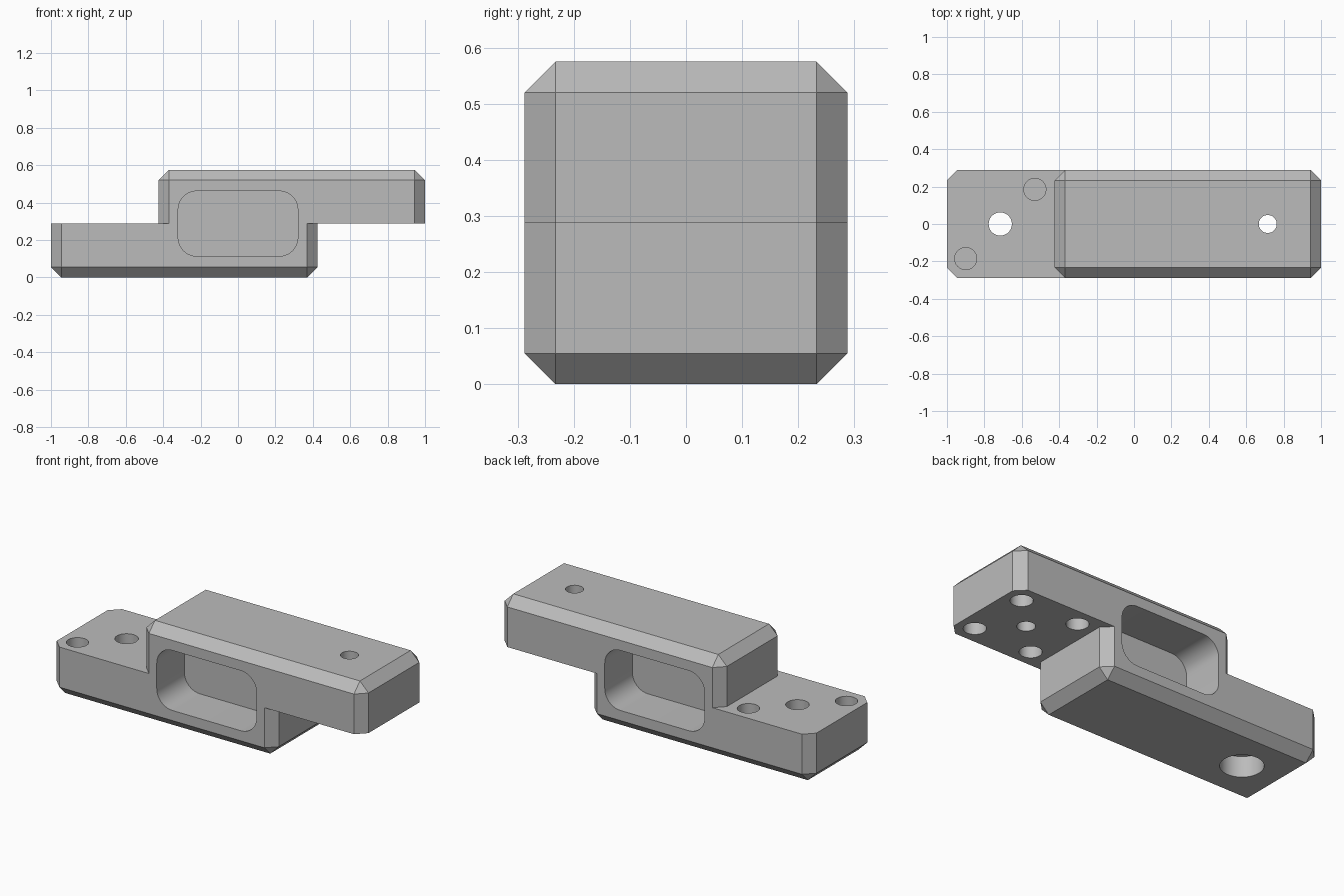
import bpy
import bmesh
from mathutils import Vector

default = bpy.data.objects.get("Cube")
if default:
    bpy.data.objects.remove(default, do_unlink=True)

HALF_W = 0.2875      # half depth in y
MID = 0.2875         # height where the two arms meet
TOP = 2 * MID
CHAMFER = 0.055
INNER = 0.425        # x where each arm stops short
BOLT_X = 0.715
WEB = 0.035          # half thickness of the wall between the pockets

grey = bpy.data.materials.new("plain grey")
grey.use_nodes = True
grey.diffuse_color = (0.5, 0.5, 0.5, 1)
grey.node_tree.nodes["Principled BSDF"].inputs["Base Color"].default_value = grey.diffuse_color


def box(name, low, high, rule, width, segments=1):
    """Box between two corners, bevelled on the edges picked by rule(direction, middle)."""
    low, high = Vector(low), Vector(high)
    bm = bmesh.new()
    bmesh.ops.create_cube(bm, size=1)
    for v in bm.verts:
        v.co = (low + high) / 2 + v.co * (high - low)
    edges = []
    for e in bm.edges:
        a, b = (v.co for v in e.verts)
        if rule((b - a).normalized(), (a + b) / 2):
            edges.append(e)
    bmesh.ops.bevel(bm, geom=edges, offset=width, segments=segments,
                    profile=0.5, affect='EDGES')
    mesh = bpy.data.meshes.new(name)
    bm.to_mesh(mesh)
    bm.free()
    mesh.materials.append(grey)
    obj = bpy.data.objects.new(name, mesh)
    bpy.context.collection.objects.link(obj)
    return obj


def hole(x, y, low, high, radius):
    bpy.ops.mesh.primitive_cylinder_add(vertices=48, radius=radius, depth=high - low,
                                        location=(x, y, (low + high) / 2))
    obj = bpy.context.object
    obj.name = "hole_cutter"
    obj.data.materials.append(grey)
    return obj


def combine(body, tool, operation):
    tool.hide_render = True
    mod = body.modifiers.new(operation.lower(), 'BOOLEAN')
    mod.operation = operation
    mod.solver = 'EXACT'
    mod.object = tool
    bpy.context.view_layer.objects.active = body
    bpy.ops.object.modifier_apply(modifier=mod.name)
    bpy.data.objects.remove(tool, do_unlink=True)


# Two overlapping arms, chamfered on the upright edges and the outer rim
body = box("offset_bracket", (-INNER, -HALF_W, MID), (1, HALF_W, TOP),
           lambda d, m: abs(d.z) > 0.9 or m.z > TOP - 0.01, CHAMFER)
lower = box("lower_arm", (-1, -HALF_W, 0), (INNER, HALF_W, MID),
            lambda d, m: abs(d.z) > 0.9 or m.z < 0.01, CHAMFER)
combine(body, lower, 'UNION')

# Rounded pockets on the front and back, with a thin wall between
for side in (-1, 1):
    ys = sorted((side * WEB, side * (HALF_W + 0.1)))
    pocket = box("pocket_cutter", (-0.32, ys[0], MID - 0.174), (0.32, ys[1], MID + 0.174),
                 lambda d, m: abs(d.y) > 0.9, 0.1, 10)
    combine(body, pocket, 'DIFFERENCE')

# Lower arm: bolt hole with counterbore below, and two blind pin holes
combine(body, hole(-BOLT_X, 0, -0.1, MID + 0.1, 0.062), 'DIFFERENCE')
combine(body, hole(-BOLT_X, 0, -0.1, 0.12, 0.113), 'DIFFERENCE')
for s in (-1, 1):
    combine(body, hole(-BOLT_X + s * 0.185, s * 0.185, MID - 0.18, MID + 0.1, 0.059), 'DIFFERENCE')

# Upper arm: through hole and four blind holes in the underside
combine(body, hole(BOLT_X, 0, MID - 0.1, TOP + 0.1, 0.048), 'DIFFERENCE')
for sx in (-1, 1):
    for sy in (-1, 1):
        combine(body, hole(BOLT_X + sx * 0.185, sy * 0.185, MID - 0.1, MID + 0.18, 0.059),
                'DIFFERENCE')

# Smooth round walls, crisp edges
bpy.ops.object.select_all(action='DESELECT')
body.select_set(True)
bpy.context.view_layer.objects.active = body
bpy.ops.object.shade_smooth_by_angle(angle=0.5)
